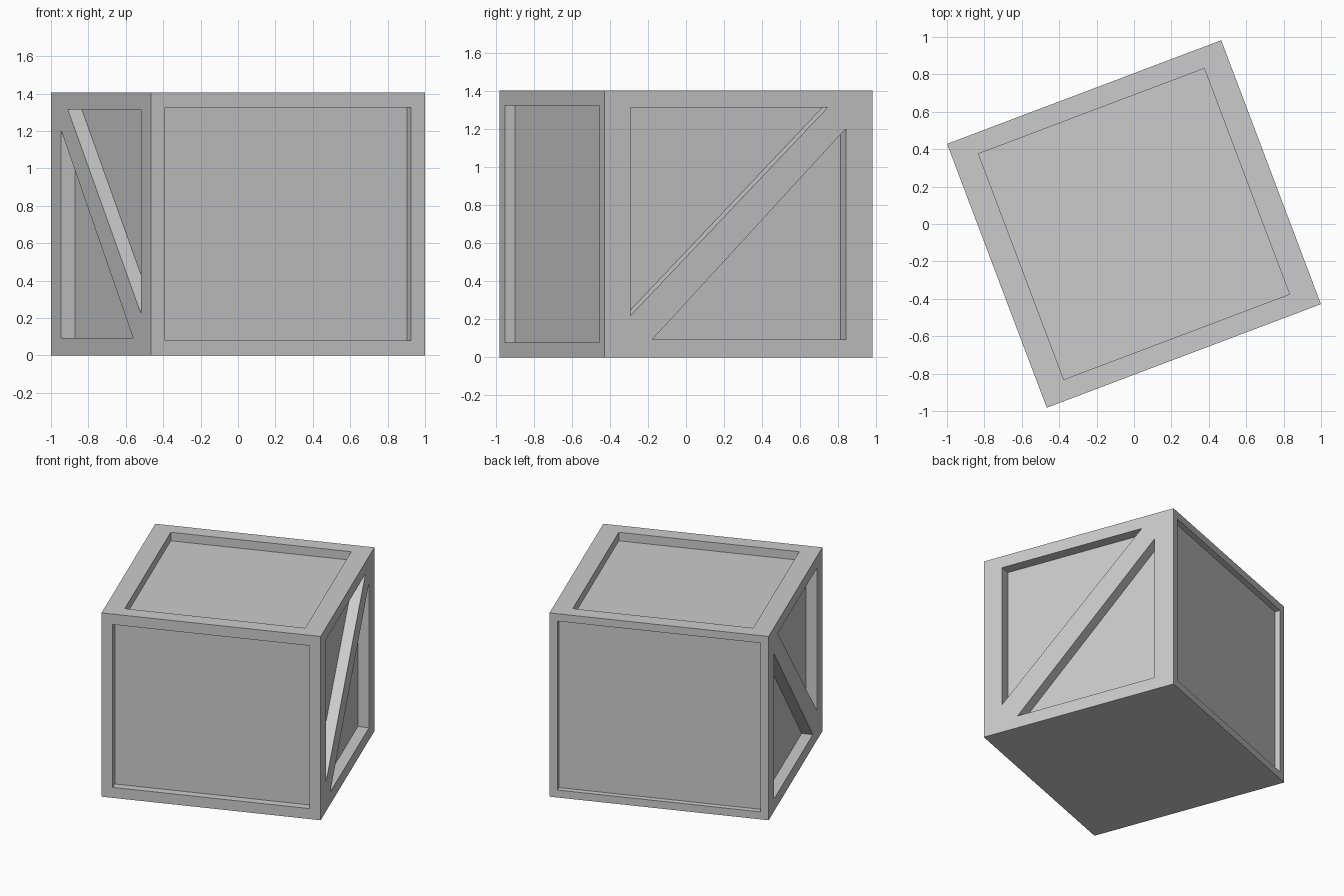
import bpy, bmesh, math
from mathutils import Matrix, Vector

if "Cube" in bpy.data.objects:
    bpy.data.objects.remove(bpy.data.objects["Cube"])

W, D, H = 1.567, 1.508, 1.405      # crate size before turning
TURN = math.radians(20.7)


def new_object(name, bm):
    bmesh.ops.recalc_face_normals(bm, faces=bm.faces)
    mesh = bpy.data.meshes.new(name)
    bm.to_mesh(mesh)
    bm.free()
    obj = bpy.data.objects.new(name, mesh)
    bpy.context.collection.objects.link(obj)
    return obj


def carve(body, outline, inward, depth):
    """Sink a panel: sweep the outline from just outside the face to the depth."""
    n = Vector(inward)
    bm = bmesh.new()
    face = bm.faces.new([bm.verts.new(Vector(p) - n * 0.1) for p in outline])
    ext = bmesh.ops.extrude_face_region(bm, geom=[face], use_keep_orig=True)
    verts = [v for v in ext["geom"] if isinstance(v, bmesh.types.BMVert)]
    bmesh.ops.translate(bm, verts=verts, vec=n * (depth + 0.1))
    cutter = new_object("panel_cutter", bm)
    cutter.hide_render = True
    mod = body.modifiers.new("panel", "BOOLEAN")
    mod.operation = "DIFFERENCE"
    mod.solver = "EXACT"
    mod.object = cutter
    bpy.context.view_layer.objects.active = body
    bpy.ops.object.modifier_apply(modifier=mod.name)
    bpy.data.objects.remove(cutter)


def rect(u0, u1, v0, v1):
    return [(u0, v0), (u1, v0), (u1, v1), (u0, v1)]


# Solid crate body
bm = bmesh.new()
bmesh.ops.create_cube(bm, size=1, matrix=Matrix.Translation((0, 0, H / 2)) @ Matrix.Diagonal((W, D, H, 1)))
crate = new_object("crate", bm)

# Lid panel
carve(crate, [(x, y, H) for x, y in rect(-0.645, 0.645, -0.645, 0.645)], (0, 0, -1), 0.065)

# Front and back square panels
for side, margin, depth in ((-1, 0.08, 0.058), (1, 0.057, 0.042)):
    outline = rect(-W / 2 + margin, W / 2 - margin, margin, H - margin)
    carve(crate, [(x, side * D / 2, z) for x, z in outline], (0, -side, 0), depth)

# Triangular panels either side of the diagonal brace, on both ends
upper = [(0.146, 0.22), (0.146, 1.315), (1.255, 1.315)]
lower = [(0.268, 0.094), (1.358, 0.094), (1.358, 1.205)]
for side in (-1, 1):
    for tri in (upper, lower):
        carve(crate, [(side * W / 2, y - D / 2, z) for y, z in tri], (-side, 0, 0), 0.08)

# Turn the crate on its spot
crate.data.transform(Matrix.Rotation(TURN, 4, "Z"))
